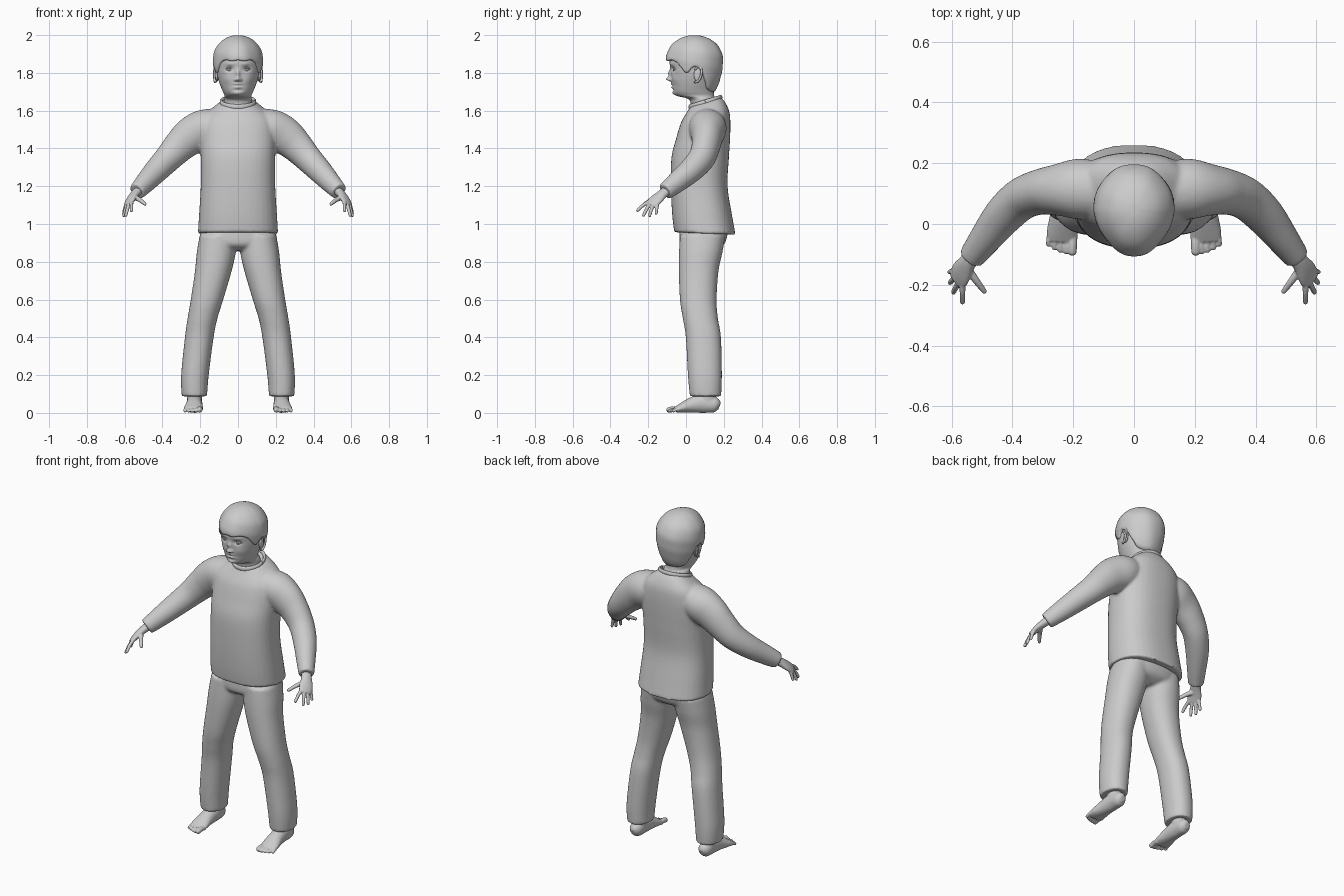
import bpy, bmesh
from math import sin, cos, pi, exp, sqrt
from mathutils import Vector, Matrix

if "Cube" in bpy.data.objects:
    bpy.data.objects.remove(bpy.data.objects["Cube"])

GREY = (0.6, 0.6, 0.6, 1)
mat = bpy.data.materials.new("plain grey")
mat.use_nodes = True
mat.diffuse_color = GREY
mat.node_tree.nodes["Principled BSDF"].inputs["Base Color"].default_value = GREY


def finish(bm, name, voxel=0, smooth=0):
    """Turn a bmesh into a smooth object, optionally fusing its parts."""
    bmesh.ops.recalc_face_normals(bm, faces=bm.faces)
    me = bpy.data.meshes.new(name)
    bm.to_mesh(me)
    bm.free()
    me.materials.append(mat)
    me.shade_smooth()
    ob = bpy.data.objects.new(name, me)
    bpy.context.collection.objects.link(ob)
    if voxel:
        r = ob.modifiers.new("fuse", "REMESH")
        r.mode, r.voxel_size, r.use_smooth_shade = "VOXEL", voxel, True
    if smooth:
        s = ob.modifiers.new("soften", "SMOOTH")
        s.factor, s.iterations = 0.5, smooth
    return ob


def spline(pts, k):
    """Catmull-Rom resampling of tuples of any length."""
    out = []
    for i in range(len(pts) - 1):
        a, b, c, d = (pts[max(0, min(len(pts) - 1, i + j))] for j in (-1, 0, 1, 2))
        for s in range(k):
            t = s / k
            out.append([0.5 * (2 * q + (r - p) * t + (2 * p - 5 * q + 4 * r - u) * t * t
                               + (3 * q - p - 3 * r + u) * t ** 3)
                        for p, q, r, u in zip(a, b, c, d)])
    return out + [list(pts[-1])]


def skin(bm, rows):
    """Join closed rings of points, capping both ends."""
    vs = [[bm.verts.new(p) for p in row] for row in rows]
    n = len(rows[0])
    for a, b in zip(vs, vs[1:]):
        for i in range(n):
            bm.faces.new((a[i], a[(i + 1) % n], b[(i + 1) % n], b[i]))
    bm.faces.new(vs[0])
    bm.faces.new(vs[-1])


def stack(bm, pts, n=40, k=5, power=2.0, side=1):
    """Horizontal rings: x, y, z, half width, half depth, slope."""
    rows = []
    for x, y, z, a, b, slope in spline(pts, k):
        row = []
        for i in range(n):
            c, s = cos(2 * pi * i / n), sin(2 * pi * i / n)
            m = (abs(c) ** power + abs(s) ** power) ** (-1 / power)
            row.append((side * (x + a * c * m), y + b * s * m, z + slope * b * s * m))
        rows.append(row)
    skin(bm, rows)


def tube(bm, pts, n=20, k=4, side=1, across=None):
    """Rings square to a path: x, y, z, half width, half height."""
    pts = spline(pts, k)
    mid = [Vector(p[:3]) for p in pts]
    rows = []
    for i, p in enumerate(pts):
        t = (mid[min(i + 1, len(mid) - 1)] - mid[max(i - 1, 0)]).normalized()
        u = Vector(across) if across else t.cross(Vector((0, 0, 1)))
        u = (u - t * u.dot(t)).normalized()
        v = t.cross(u)
        row = [mid[i] + u * p[3] * cos(2 * pi * j / n) + v * p[4] * sin(2 * pi * j / n)
               for j in range(n)]
        rows.append([(side * q.x, q.y, q.z) for q in row])
    skin(bm, rows)


def digit(bm, a, b, r0, r1, side, bend=0.0):
    """Finger or toe with a rounded tip."""
    a, b = Vector(a), Vector(b)
    m = (a + b) / 2 + Vector((0, 0, bend))
    e = b + (b - m).normalized() * r1 * 0.7
    tube(bm, [(*a, r0, r0), (*m, (r0 + r1) / 2, (r0 + r1) / 2), (*b, r1, r1),
              (*e, r1 * 0.4, r1 * 0.4)], 12, 3, side, (0.8, -0.6, 0.1) if bend > 0.005 else None)


def ball(bm, loc, size):
    bmesh.ops.create_uvsphere(bm, u_segments=24, v_segments=16, radius=1,
                              matrix=Matrix.Translation(loc) @ Matrix.Diagonal((*size, 1)))


# Shirt: trunk and both sleeves fused
bm = bmesh.new()
stack(bm, [(0, .10, .95, .212, .162, -.04), (0, .085, 1.05, .206, .158, 0),
           (0, .07, 1.2, .197, .15, 0), (0, .075, 1.35, .197, .152, 0),
           (0, .09, 1.45, .2, .143, 0), (0, .103, 1.53, .195, .132, 0),
           (0, .11, 1.58, .172, .12, .1), (0, .11, 1.62, .125, .1, .2),
           (0, .103, 1.645, .09, .083, .3)], power=2.4)
for side in (1, -1):
    tube(bm, [(.1, .11, 1.535, .09, .08), (.18, .115, 1.505, .1, .102),
              (.25, .112, 1.465, .085, .1), (.31, .105, 1.412, .075, .087),
              (.37, .082, 1.348, .07, .075), (.43, .027, 1.285, .065, .066),
              (.49, -.05, 1.22, .053, .056), (.535, -.11, 1.172, .043, .046)], 28, 5, side)
finish(bm, "shirt", .008, 6)

# Collar band
bm = bmesh.new()
ring = [(.089 * cos(a), .103 + .082 * sin(a), 1.645 + .025 * sin(a), .008, .014)
        for a in (2 * pi * i / 32 for i in range(33))]
tube(bm, ring, 10, 1)
finish(bm, "collar")

# Trousers: hips and both legs fused
bm = bmesh.new()
stack(bm, [(0, .095, .99, .19, .125, 0), (0, .092, .94, .2, .127, 0),
           (0, .085, .89, .19, .115, 0), (0, .08, .86, .1, .07, 0)], power=2.3)
for side in (1, -1):
    stack(bm, [(.105, .088, .94, .098, .12, 0), (.115, .078, .85, .103, .115, 0),
               (.131, .067, .75, .097, .105, 0), (.164, .065, .6, .086, .097, 0),
               (.188, .076, .5, .079, .093, 0), (.205, .092, .4, .076, .093, 0),
               (.228, .1, .2, .073, .09, 0), (.231, .103, .088, .067, .083, 0)], 32, 5, 2.2, side)
finish(bm, "trousers", .008, 6)

for side, label in ((1, "left"), (-1, "right")):
    # Foot with ankle and toes
    bm = bmesh.new()
    tube(bm, [(.23, .178, .035, .015, .018), (.23, .155, .042, .036, .04),
              (.23, .09, .05, .041, .05), (.232, .03, .041, .044, .041),
              (.235, -.02, .027, .051, .027), (.236, -.055, .017, .05, .015)], 24, 4, side)
    stack(bm, [(.23, .115, .03, .038, .05, 0), (.23, .11, .1, .04, .047, 0),
               (.23, .105, .2, .042, .047, 0)], 24, 4, 2, side)
    for i in range(5):
        x, r = .201 + .0195 * i, .0145 if i == 0 else .0105 - .0005 * i
        digit(bm, (x, -.035, .018), (x + .002, -.094 + .0016 * i * i, r + .001), r, r, side, .004)
    finish(bm, label + "_foot", .004, 3)

    # Hand with four fingers and a thumb
    bm = bmesh.new()
    tube(bm, [(.515, -.085, 1.19, .028, .024), (.546, -.125, 1.158, .03, .022),
              (.566, -.155, 1.132, .038, .018), (.578, -.18, 1.11, .038, .014),
              (.584, -.19, 1.1, .03, .01)], 20, 4, side, (.5, .8, -.15))
    fingers = [((.564, -.195, 1.117), (.564, -.258, 1.07)),
               ((.575, -.188, 1.108), (.594, -.225, 1.045)),
               ((.585, -.172, 1.103), (.605, -.193, 1.043)),
               ((.59, -.152, 1.105), (.606, -.158, 1.055))]
    for a, b in fingers:
        digit(bm, a, b, .011, .008, side, .006)
    digit(bm, (.546, -.15, 1.14), (.492, -.222, 1.105), .015, .0085, side, .004)
    finish(bm, label + "_hand", .0035, 2)

    # Ear: shallow bowl with a rolled rim
    bm = bmesh.new()
    ball(bm, (side * .112, .062, 1.79), (.009, .02, .038))
    rim = []
    for i in range(15):
        a = -1.9 + 4.4 * i / 14
        rim.append((.121 + .005 * cos(a), .06 + .021 * cos(a) + .008 * sin(a),
                    1.792 + .041 * sin(a), .006, .006))
    tube(bm, rim, 8, 2, side, (1, 0, 0))
    finish(bm, label + "_ear")

    # Eyeball and lids
    bm = bmesh.new()
    ball(bm, (side * .044, -.053, 1.82), (.019, .014, .011))
    for lift, r in ((.0075, .0035), (-.0075, .0025)):
        arc = [(.044 + .021 * u, -.067 + .012 * u * u, 1.82 + lift * (1 - u * u), r, r)
               for u in (-1, -.6, -.2, .2, .6, 1)]
        tube(bm, arc, 8, 3, side)
    finish(bm, label + "_eye")

# Head and neck, with the face shaped by soft bumps: x, z, width, height, push in y
bm = bmesh.new()
stack(bm, [(0, .095, 1.58, .085, .07, 0), (0, .087, 1.655, .074, .068, 0),
           (0, .052, 1.678, .071, .097, 0), (0, .04, 1.7, .08, .107, 0),
           (0, .039, 1.74, .096, .112, 0), (0, .041, 1.78, .108, .119, 0),
           (0, .041, 1.82, .114, .124, 0), (0, .042, 1.88, .116, .127, 0),
           (0, .045, 1.94, .095, .105, 0), (0, .045, 1.98, .03, .03, 0)], 144, 9)
bumps = [(0, 1.767, .012, .012, -.027), (0, 1.795, .01, .02, -.014),
         (0, 1.742, .02, .0055, -.008), (0, 1.724, .017, .006, -.008),
         (0, 1.733, .026, .0028, .004), (0, 1.708, .03, .006, .004),
         (0, 1.69, .026, .012, -.008)]
for s in (1, -1):
    bumps += [(s * .014, 1.763, .007, .007, -.012), (s * .044, 1.82, .02, .013, .012),
              (s * .04, 1.848, .025, .008, -.005), (s * .055, 1.765, .025, .025, -.005)]
for v in bm.verts:
    if v.co.y < .03:
        x, z = v.co.x, v.co.z
        v.co.y += sum(d * exp(-((x - bx) / w) ** 2 - ((z - bz) / h) ** 2)
                      for bx, bz, w, h, d in bumps)
finish(bm, "head")

# Hair: cap grown from a hairline that runs fringe, temple, over the ear, nape
bm = bmesh.new()
N = 96
line = spline([(1.868,), (1.862,), (1.868,), (1.85,), (1.80,), (1.835,), (1.8,), (1.725,),
               (1.705,), (1.70,), (1.70,)], 8)
rows = []
for j in range(-1, 25):
    s = max(j, 0) / 24
    row = []
    for i in range(N):
        a = 2 * pi * i / N
        f = min(i, N - i) / (N / 2) * (len(line) - 1)
        lo = line[round(f)][0]
        z = lo + (1.999 - lo) * sin(s * pi / 2)
        h = z - 1.87
        w = sqrt(max(.0004, 1 - (h / .13) ** 2)) if h > 0 else 1 - .28 * (h / .17) ** 2
        w *= 1 + .012 * sin(5 * a + 50 * z) * sin(3 * a - 40 * z)
        w *= .85 if j < 0 else 1
        x = .134 * sin(a) * (1 - .16 * max(0, cos(a)))
        row.append((x * w, .045 - .152 * cos(a) * w, z))
    rows.append(row)
skin(bm, rows)
bm.faces.ensure_lookup_table()
bmesh.ops.delete(bm, geom=[bm.faces[-2]], context="FACES_ONLY")
finish(bm, "hair", 0, 1)
